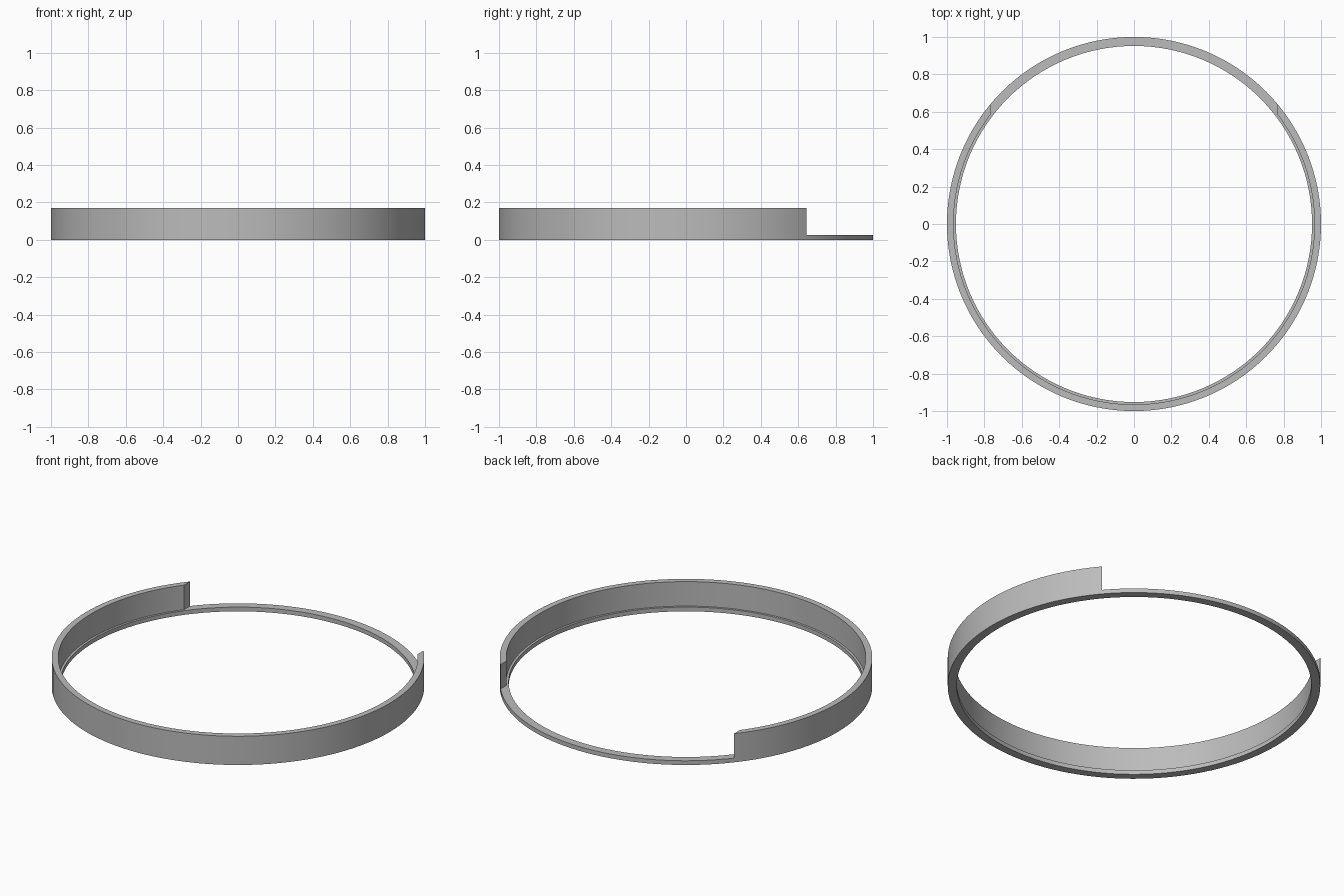
import bpy
import bmesh
import math

cube = bpy.data.objects.get("Cube")
if cube:
    bpy.data.objects.remove(cube, do_unlink=True)

WALL_TOP, BASE_TOP, GAP_HALF = 0.17, 0.025, 0.765
SEGMENTS = 128

grey = bpy.data.materials.new("plain grey")
grey.use_nodes = True
colour = (0.5, 0.5, 0.5, 1)
grey.diffuse_color = colour
grey.node_tree.nodes["Principled BSDF"].inputs["Base Color"].default_value = colour


def lathe(name, profile):
    """Turn a closed (radius, height) profile around the z axis."""
    bm = bmesh.new()
    rings = []
    for i in range(SEGMENTS):
        a = math.tau * i / SEGMENTS
        rings.append([bm.verts.new((r * math.cos(a), r * math.sin(a), z)) for r, z in profile])
    for i, ring in enumerate(rings):
        after = rings[(i + 1) % SEGMENTS]
        for j in range(len(profile)):
            k = (j + 1) % len(profile)
            bm.faces.new((ring[j], after[j], after[k], ring[k]))
    bmesh.ops.recalc_face_normals(bm, faces=bm.faces)
    mesh = bpy.data.meshes.new(name)
    bm.to_mesh(mesh)
    bm.free()
    mesh.materials.append(grey)
    obj = bpy.data.objects.new(name, mesh)
    bpy.context.collection.objects.link(obj)
    return obj


# Ring: tall wall on a low base with a narrow inner ledge
ring = lathe("ring", [(1, 0), (1, WALL_TOP), (0.965, WALL_TOP),
                      (0.965, BASE_TOP), (0.952, BASE_TOP), (0.952, 0)])

# Gap at the back, cut straight down to the base
bpy.ops.mesh.primitive_cube_add(size=1, location=(0, 0.8, BASE_TOP + 0.5))
cutter = bpy.context.object
cutter.name = "gap_cutter"
cutter.scale = (2 * GAP_HALF, 1, 1)
cutter.hide_render = True
cut = ring.modifiers.new("gap", "BOOLEAN")
cut.operation, cut.solver, cut.object = "DIFFERENCE", "EXACT", cutter

bpy.ops.object.select_all(action="DESELECT")
ring.select_set(True)
bpy.context.view_layer.objects.active = ring
bpy.ops.object.modifier_apply(modifier=cut.name)
bpy.data.objects.remove(cutter, do_unlink=True)
bpy.ops.object.shade_smooth_by_angle(angle=math.radians(30))
